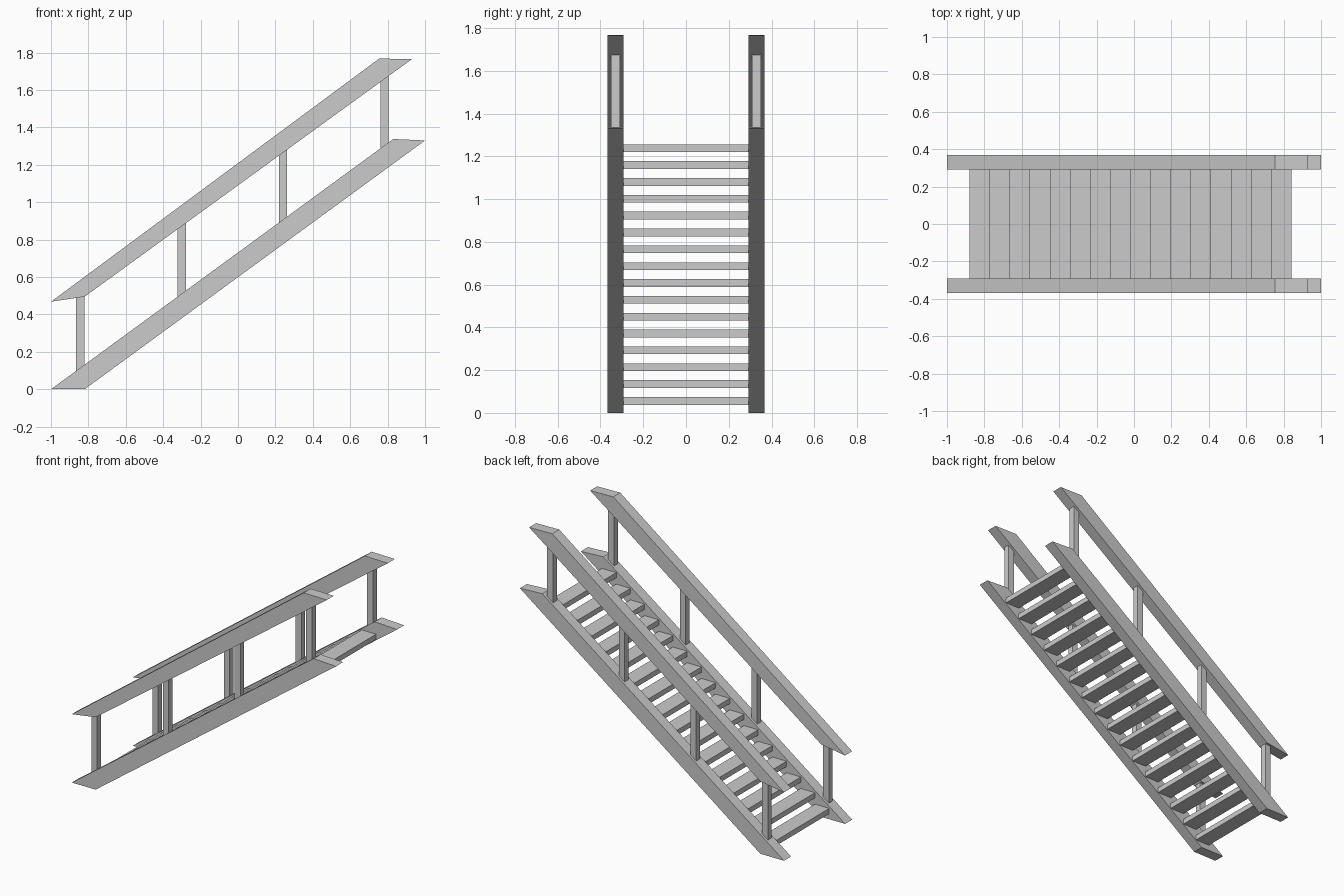
import bpy

if "Cube" in bpy.data.objects:
    bpy.data.objects.remove(bpy.data.objects["Cube"])

SIDE_Y = 0.33        # centre of each side frame
BEAM_T = 0.076       # beam thickness in y
POST_T = 0.042       # post thickness in y

# profiles in (x, z): lower start, lower end, upper end, upper start
STRINGER = [(-0.82, 0.0), (1.0, 1.33), (0.83, 1.338), (-1.0, 0.0)]
HANDRAIL = [(-0.82, 0.495), (0.93, 1.765), (0.755, 1.768), (-1.0, 0.468)]


def prism(name, profile, y_mid, thickness):
    """Extrude an xz profile along y into a closed solid."""
    n = len(profile)
    y0, y1 = y_mid - thickness / 2, y_mid + thickness / 2
    verts = [(x, y0, z) for x, z in profile] + [(x, y1, z) for x, z in profile]
    faces = [tuple(range(n)), tuple(range(2 * n - 1, n - 1, -1))]
    faces += [((i + 1) % n, i, i + n, (i + 1) % n + n) for i in range(n)]
    mesh = bpy.data.meshes.new(name)
    mesh.from_pydata(verts, [], faces)
    obj = bpy.data.objects.new(name, mesh)
    bpy.context.collection.objects.link(obj)
    return obj


def height_on(a, b, x):
    """Height at x on the line through a and b."""
    return a[1] + (b[1] - a[1]) * (x - a[0]) / (b[0] - a[0])


# side frames: stringer, handrail and four posts each
for side, sign in (("front", -1), ("back", 1)):
    y = sign * SIDE_Y
    prism(f"{side}_stringer", STRINGER, y, BEAM_T)
    prism(f"{side}_handrail", HANDRAIL, y, BEAM_T)
    for i in range(4):
        x0 = -0.865 + i * 0.542
        x1 = x0 + 0.044
        foot = [height_on(STRINGER[3], STRINGER[2], x) - 0.004 for x in (x0, x1)]
        head = [height_on(HANDRAIL[0], HANDRAIL[1], x) + 0.004 for x in (x0, x1)]
        if i == 0:  # first post meets the cut end of the handrail
            head = [0.492, 0.497]
        prism(f"{side}_post_{i + 1}",
              [(x0, foot[0]), (x1, foot[1]), (x1, head[1]), (x0, head[0])], y, POST_T)

# open treads between the stringers
for i in range(16):
    x0, z0 = -0.88 + i * 0.1075, 0.038 + i * 0.0788
    x1, z1 = x0 + 0.1085, z0 + 0.036
    prism(f"tread_{i + 1}", [(x0, z0), (x1, z0), (x1, z1), (x0, z1)], 0, 0.60)
